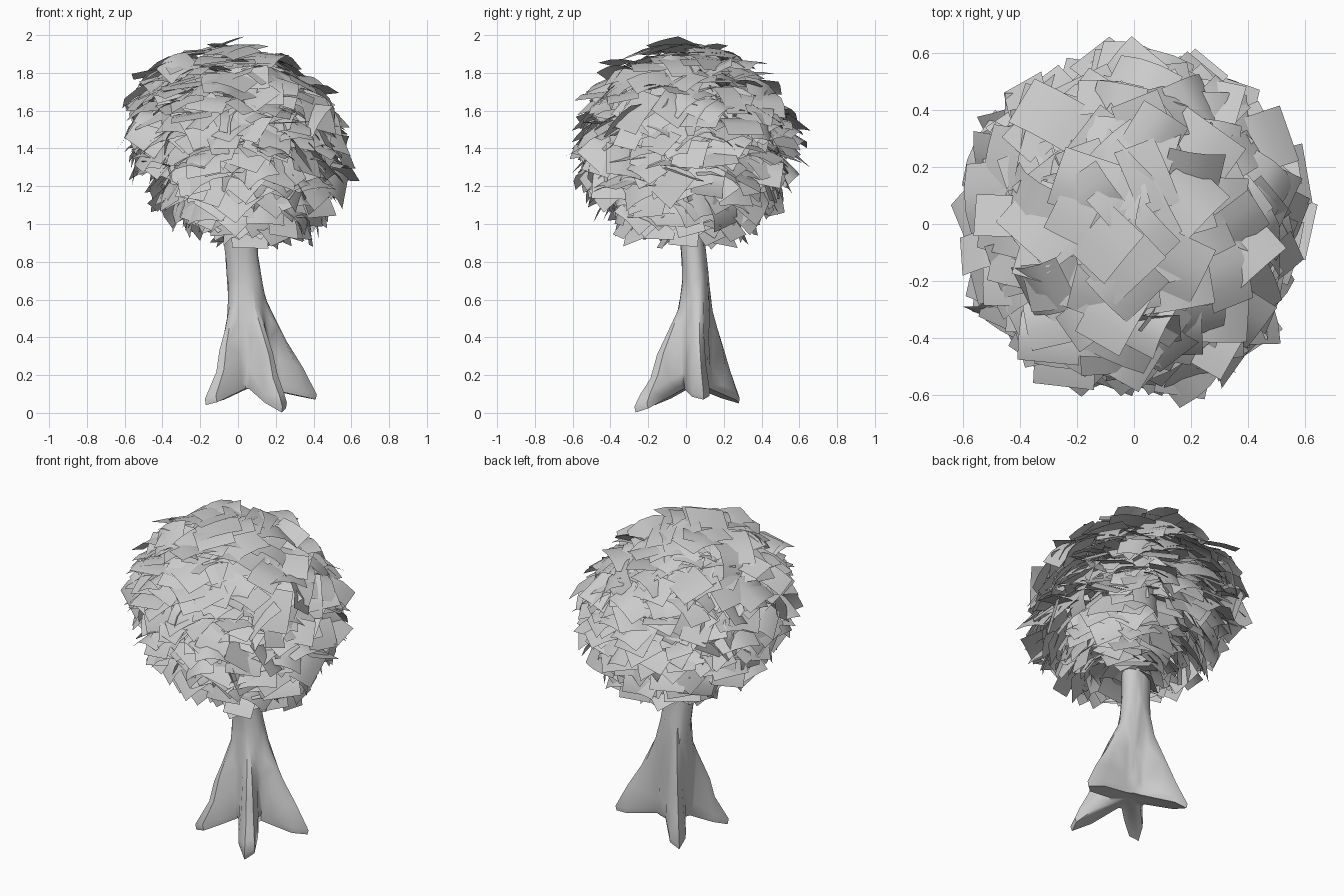
import bpy, bmesh, math, random
from mathutils import Vector, Matrix

random.seed(11)
cube = bpy.data.objects.get("Cube")
if cube:
    bpy.data.objects.remove(cube)

grey = bpy.data.materials.new("plain grey")
grey.use_nodes = True
grey.diffuse_color = (0.6, 0.6, 0.6, 1)
grey.node_tree.nodes["Principled BSDF"].inputs["Base Color"].default_value = (0.6, 0.6, 0.6, 1)


def make_object(name, bm, angle):
    mesh = bpy.data.meshes.new(name)
    bm.to_mesh(mesh)
    bm.free()
    obj = bpy.data.objects.new(name, mesh)
    bpy.context.collection.objects.link(obj)
    mesh.materials.append(grey)
    bpy.ops.object.select_all(action='DESELECT')
    obj.select_set(True)
    bpy.context.view_layer.objects.active = obj
    bpy.ops.object.shade_smooth_by_angle(angle=math.radians(angle))
    return obj


# Trunk: lofted rings whose outline swells into four flaring roots
ROOT_TIPS = [(0.25, -0.27, 0.0), (-0.17, -0.18, 0.04), (0.42, 0.09, 0.07), (-0.15, 0.29, 0.05)]
# height, centre x, centre y, radius x, radius y, root flare
RINGS = [(0.0, 0.06, 0.03, 0.09, 0.09, 0.97), (0.03, 0.06, 0.03, 0.10, 0.10, 1.0),
         (0.09, 0.06, 0.03, 0.11, 0.10, 0.87), (0.18, 0.06, 0.03, 0.115, 0.095, 0.66),
         (0.30, 0.055, 0.035, 0.11, 0.09, 0.46), (0.42, 0.05, 0.04, 0.105, 0.085, 0.26),
         (0.55, 0.04, 0.05, 0.095, 0.075, 0.08), (0.68, 0.03, 0.05, 0.09, 0.068, 0.02),
         (0.80, 0.02, 0.04, 0.088, 0.065, 0), (0.92, 0.01, 0.03, 0.09, 0.065, 0),
         (1.05, 0.0, 0.02, 0.10, 0.08, 0), (1.25, 0.0, 0.0, 0.07, 0.06, 0)]
SIDES = 36


def root_pull(angle, cx, cy):
    """Strength, length and tip height of the root nearest to this angle."""
    best = (0, 0, 0.12)
    for x, y, z in ROOT_TIPS:
        d = (angle - math.atan2(y - cy, x - cx) + math.pi) % math.tau - math.pi
        w = math.exp(-(d / 0.30) ** 2)
        if w > best[0]:
            best = (w, math.hypot(x - cx, y - cy), z)
    return best


bm = bmesh.new()
loops = []
for h, cx, cy, rx, ry, flare in RINGS:
    loop = []
    for i in range(SIDES):
        a = math.tau * i / SIDES
        w, length, tip_z = root_pull(a, 0.06, 0.03)
        core = rx * ry / math.hypot(ry * math.cos(a), rx * math.sin(a))
        r = core + w * (length - core) * flare
        r *= 1 + random.uniform(-0.05, 0.05) * (h > 0.1)
        floor = 0.13 + (tip_z - 0.13) * w
        z = floor + h * (1 - floor / 1.25)
        loop.append(bm.verts.new((cx + r * math.cos(a), cy + r * math.sin(a), z)))
    loops.append(loop)
for low, high in zip(loops, loops[1:]):
    for i in range(SIDES):
        j = (i + 1) % SIDES
        bm.faces.new((low[i], low[j], high[j], high[i]))
bm.faces.new(loops[-1])
hollow = bm.verts.new((0.06, 0.03, 0.15))
for i in range(SIDES):
    bm.faces.new((loops[0][(i + 1) % SIDES], loops[0][i], hollow))
bmesh.ops.triangulate(bm, faces=bm.faces[:])
trunk = make_object("trunk", bm, 40)
# Irregular bark facets
facets = trunk.modifiers.new("facets", 'DECIMATE')
facets.ratio = 0.5


# Foliage: shingled, curved leaf cards spread over a rounded crown
LIMITS = ((-0.645, 0.645), (-0.655, 0.66), (0.86, 2.0))


def add_card(bm, centre, normal, along, width, length, bend):
    side = along.cross(normal).normalized()
    steps = 3
    points = []
    for k in range(steps + 1):
        t = k / steps - 0.5
        mid = centre + along * (t * length) - normal * (bend * length * t * t * 2)
        points.append((mid - side * width / 2, mid + side * width / 2))
    # Slide the card inward if a corner pokes out of the crown
    shift = Vector()
    for axis, (low, high) in enumerate(LIMITS):
        values = [p[axis] for pair in points for p in pair]
        shift[axis] = max(0, low - min(values)) - max(0, max(values) - high)
    rows = [[bm.verts.new(p + shift) for p in pair] for pair in points]
    for a, b in zip(rows, rows[1:]):
        bm.faces.new((a[0], b[0], b[1], a[1]))


bm = bmesh.new()
COUNT = 620
up = Vector((0, 0, 1))
for n in range(COUNT):
    # Even spread by the golden angle, with some scatter in depth
    z = 1 - 2 * (n + 0.5) / COUNT
    a = n * 2.39996 + random.uniform(-0.2, 0.2)
    ring = math.sqrt(1 - z * z)
    radial = Vector((ring * math.cos(a), ring * math.sin(a), z))
    depth = random.uniform(0.8, 1.0)
    centre = Vector((radial.x * 0.55, radial.y * 0.56, radial.z * 0.51)) * depth
    # The crown leans: its top sits to one side and its skirt to the other
    centre.x -= 0.09 * radial.z
    centre.z += 1.45
    jitter = Vector([random.gauss(0, 0.25) for _ in range(3)])
    normal = (radial * 0.55 + up * 0.7 + jitter).normalized()
    if radial.z < -0.55:
        flat = Vector((radial.x, radial.y, 0.4))
        normal = (flat.normalized() + jitter).normalized()
    heading = normal.orthogonal().normalized()
    along = Matrix.Rotation(random.uniform(0, math.tau), 3, normal) @ heading
    add_card(bm, centre, normal, along, random.uniform(0.13, 0.22),
             random.uniform(0.16, 0.27), random.uniform(0.05, 0.4))
make_object("foliage", bm, 30)
